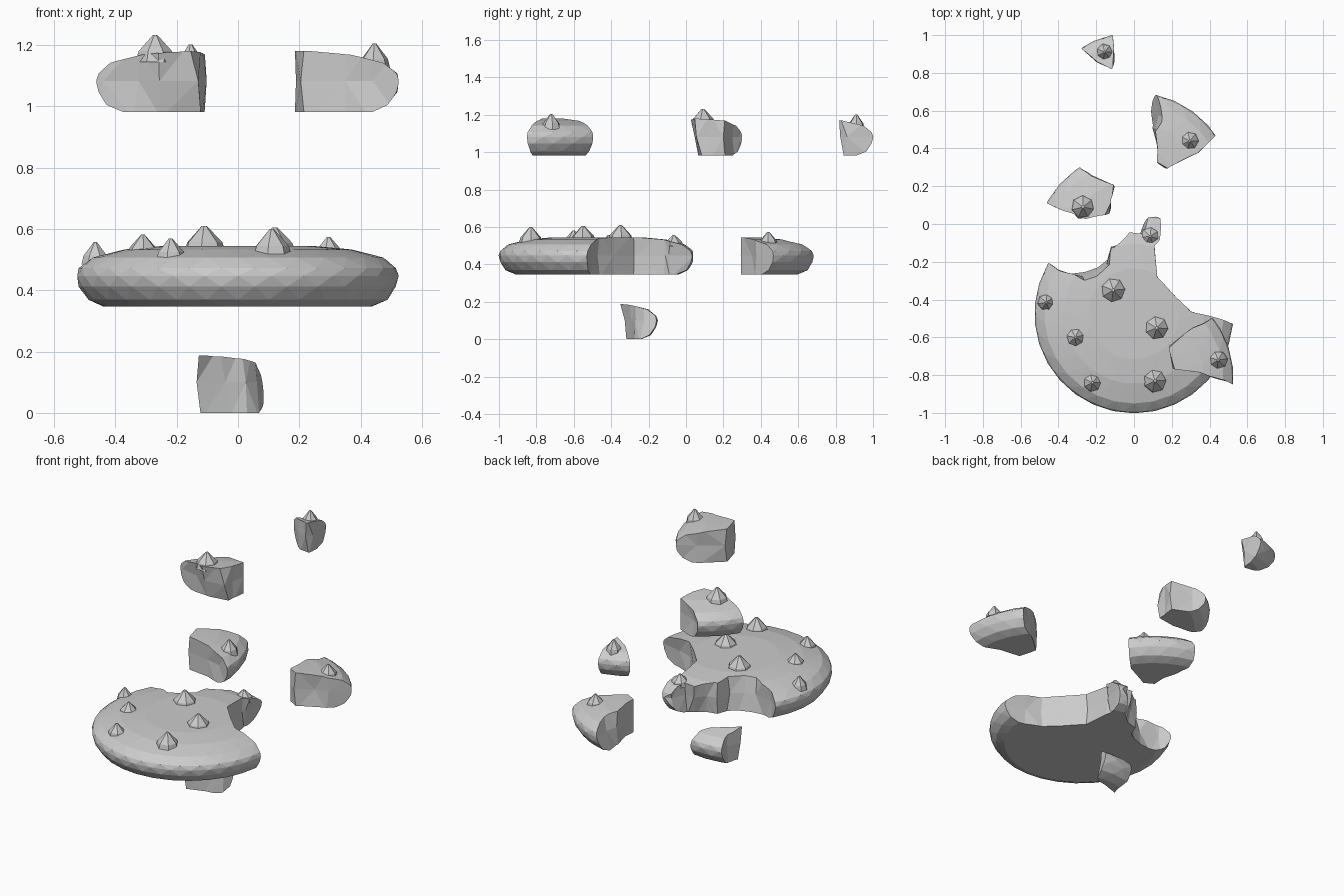
import bpy, bmesh, math, random
from mathutils import Vector

if "Cube" in bpy.data.objects:
    bpy.data.objects.remove(bpy.data.objects["Cube"])

random.seed(7)
# cookie half-section: (radius, height)
PROFILE = [(0.44, 0.0), (0.49, 0.022), (0.52, 0.065), (0.527, 0.1), (0.52, 0.125),
           (0.475, 0.16), (0.37, 0.186), (0.24, 0.198)]


def make_object(name, bm):
    bmesh.ops.recalc_face_normals(bm, faces=bm.faces)
    me = bpy.data.meshes.new(name)
    bm.to_mesh(me)
    bm.free()
    ob = bpy.data.objects.new(name, me)
    bpy.context.collection.objects.link(ob)
    return ob


def loft(bm, rings):
    n = len(rings[0])
    vs = [[bm.verts.new(p) for p in r] for r in rings]
    for a, b in zip(vs, vs[1:]):
        for i in range(n):
            j = (i + 1) % n
            bm.faces.new((a[i], a[j], b[j], b[i]))
    bm.faces.new(vs[0])
    bm.faces.new(vs[-1])


def whole_cookie(name):
    bm = bmesh.new()
    n = 30
    loft(bm, [[(r * math.cos(2 * math.pi * (i + k % 2 / 2) / n),
                r * math.sin(2 * math.pi * (i + k % 2 / 2) / n), z) for i in range(n)]
              for k, (r, z) in enumerate(PROFILE)])
    bmesh.ops.triangulate(bm, faces=[f for f in bm.faces if len(f.verts) == 4])
    return make_object(name, bm)


def surface_height(r):
    top = PROFILE[3:]
    for (r1, z1), (r0, z0) in zip(top, top[1:]):
        if r >= r0:
            return z0 + (z1 - z0) * (r - r0) / (r1 - r0)
    return top[-1][1]


def fracture_cutter(line):
    # line: break points (x, y) at the top, optionally (x, y) at the bottom too
    top = [Vector(p[:2]) for p in line]
    bot = [Vector(p[-2:]) for p in line]
    mid = []
    for t, b in zip(top, bot):
        mid.append((t + b) / 2 + Vector((random.uniform(-.014, .014), random.uniform(-.014, .014))))
    a0 = math.atan2(line[0][1], line[0][0])
    a1 = math.atan2(line[-1][1], line[-1][0])
    sweep = (a1 - a0) % (2 * math.pi)
    steps = max(2, int(sweep / 0.3))
    arc = [Vector((0.8 * math.cos(a1 - sweep * i / steps), 0.8 * math.sin(a1 - sweep * i / steps)))
           for i in range(steps + 1)]
    bm = bmesh.new()
    loft(bm, [[(p.x, p.y, z) for p in ring + arc]
              for ring, z in ((bot, -0.02), (mid, 0.1), (top, 0.22))])
    bmesh.ops.triangulate(bm, faces=bm.faces)
    return make_object("fracture_cutter", bm)


def chip(name, x, y, r, tip, offset):
    # faceted chocolate chip: wide skirt, narrower shoulder, point
    base = surface_height(math.hypot(x, y)) - 0.025
    n = 7
    turn = random.random() * 6
    bm = bmesh.new()
    rings = []
    for f, h in ((1.0, 0.0), (0.85, 0.4), (0.42, 0.75), (0.12, 1.0)):
        rings.append([(x + r * f * math.cos(turn + 2 * math.pi * i / n),
                       y + r * f * math.sin(turn + 2 * math.pi * i / n),
                       base + (tip - base) * h) for i in range(n)])
    loft(bm, rings)
    make_object(name, bm).location = offset


def piece(name, offset, line, chips):
    ob = whole_cookie(name)
    cut = fracture_cutter(line)
    m = ob.modifiers.new("break", 'BOOLEAN')
    m.operation = 'INTERSECT'
    m.solver = 'EXACT'
    m.object = cut
    dg = bpy.context.evaluated_depsgraph_get()
    me = bpy.data.meshes.new_from_object(ob.evaluated_get(dg))
    ob.modifiers.clear()
    ob.data = me
    bpy.data.objects.remove(cut)
    ob.location = offset
    for i, c in enumerate(chips):
        chip(f"{name}_chip_{i + 1}", *c, offset)


# main body with the big broken edge
piece("cookie_body", (0, -0.475, 0.347),
      [(-.45, .28), (-.40, .235), (-.34, .215), (-.26, .17, -.26, .225), (-.20, .19, -.19, .25),
       (-.125, .26, -.14, .29), (-.12, .345), (-.06, .395, -.05, .36), (-.03, .435, -.01, .39),
       (.05, .425, .03, .42), (.07, .53, .055, .50), (.155, .52, .10, .53), (.15, .395, .10, .39),
       (.11, .355), (.125, .195), (.22, .09), (.30, .015), (.41, -.005, .40, -.03),
       (.525, -.055)],
      [(-.11, .125, .07, .263), (.12, -.075, .068, .258), (.11, -.355, .066, .252),
       (-.22, -.365, .052, .222), (-.31, -.125, .052, .234), (-.465, .06, .046, .21),
       (.085, .41, .052, .21)])

# fragment level with the body
piece("fragment_back_right", (0, 0.17, 0.347),
      [(.434, .30), (.33, .20), (.27, .17), (.18, .125), (.12, .16), (.125, .23),
       (.115, .315, .095, .34), (.165, .385, .085, .41), (.155, .505, .09, .52)],
      [(.295, .27, .052, .226)])

# upper fragments
piece("fragment_right", (0, -0.817, 0.982),
      [(.525, -.033), (.43, -.003), (.35, .03), (.217, .047), (.185, .16), (.31, .27), (.42, .317)],
      [(.445, .097, .052, .222)])
piece("fragment_left", (0, -0.14, 0.982),
      [(-.28, .44), (-.22, .40), (-.11, .35), (-.12, .27), (-.16, .185, -.12, .23),
       (-.26, .16, -.25, .21), (-.33, .19, -.34, .215), (-.45, .245)],
      [(-.27, .23, .066, .25)])
piece("fragment_back", (0, 0.487, 0.982),
      [(-.11, .513), (-.115, .385), (-.115, .33, -.12, .36), (-.19, .37), (-.275, .443)],
      [(-.155, .423, .046, .22)])

# lower fragment
piece("fragment_low", (0, -0.677, 0),
      [(.065, .53, .10, .52), (.05, .45, .07, .43), (.01, .41, .03, .40), (-.06, .37, -.03, .39),
       (-.125, .317, -.12, .36), (-.105, .42), (-.12, .51, -.135, .51)], [])
